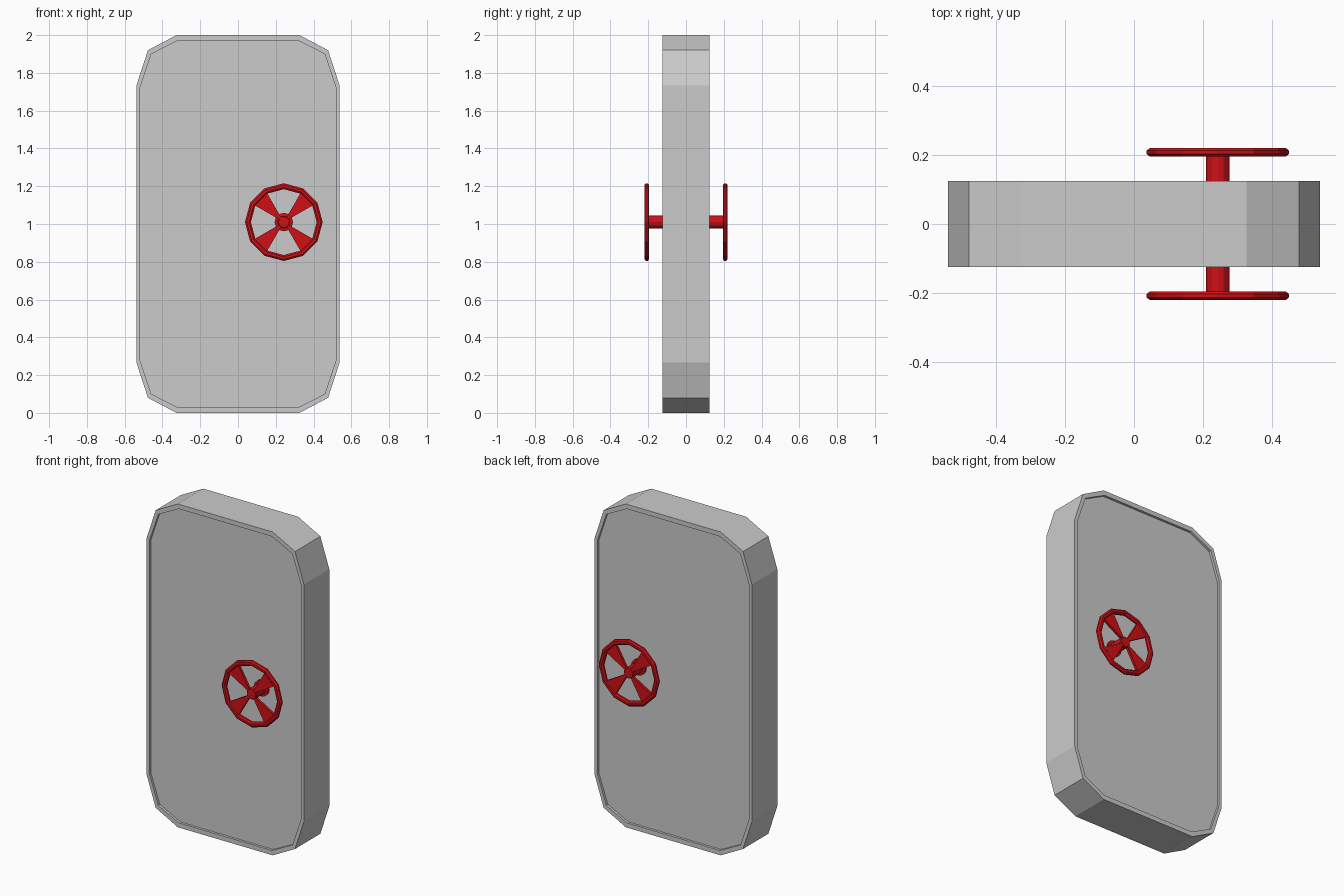
import bpy, bmesh
from math import cos, sin, radians, pi
from mathutils import Vector

if "Cube" in bpy.data.objects:
    bpy.data.objects.remove(bpy.data.objects["Cube"])

CX, CZ = 0.2425, 1.01      # wheel centre
HALF = 0.124               # half thickness of the door
RECESS = 0.015

red = bpy.data.materials.new("red_paint")
red.diffuse_color = (0.62, 0.005, 0.008, 1)
red.use_nodes = True
red.node_tree.nodes["Principled BSDF"].inputs["Base Color"].default_value = red.diffuse_color


def finish(name, bm, mat=None):
    bmesh.ops.recalc_face_normals(bm, faces=bm.faces)
    me = bpy.data.meshes.new(name)
    bm.to_mesh(me)
    bm.free()
    ob = bpy.data.objects.new(name, me)
    bpy.context.collection.objects.link(ob)
    if mat:
        me.materials.append(mat)
    return ob


def bridge(bm, a, b):
    n = len(a)
    for i in range(n):
        j = (i + 1) % n
        bm.faces.new((a[i], a[j], b[j], b[i]))


def outline(quarter):
    """Mirror one corner (x, z from the middle) into the full loop."""
    q = quarter
    return (q + [(-x, z) for x, z in reversed(q)]
            + [(-x, -z) for x, z in q] + [(x, -z) for x, z in reversed(q)])


# Door slab: outer walls, rim and recessed panel on both faces
outer = outline([(0.538, 0.733), (0.477, 0.92), (0.325, 1.0)])
inner = outline([(0.518, 0.725), (0.459, 0.9), (0.318, 0.971)])
bm = bmesh.new()
sections = [(inner, -HALF + RECESS), (inner, -HALF), (outer, -HALF),
            (outer, HALF), (inner, HALF), (inner, HALF - RECESS)]
loops = [[bm.verts.new((x, y, z + 1)) for x, z in pts] for pts, y in sections]
for a, b in zip(loops, loops[1:]):
    bridge(bm, a, b)
bm.faces.new(loops[0])
bm.faces.new(loops[-1])
finish("door_slab", bm)


def point(r, deg, y):
    a = radians(deg)
    return Vector((CX + r * cos(a), y, CZ + r * sin(a)))


def ring_loop(bm, r, y):
    return [bm.verts.new(point(r, i * 30, y)) for i in range(12)]


def wheel(side, s):
    yc = s * 0.2075

    # Twelve-sided rim with an octagonal section
    bm = bmesh.new()
    rings = []
    for k in range(8):
        a = (k + 0.5) * pi / 4
        rings.append(ring_loop(bm, 0.19 + 0.017 * cos(a), yc + 0.0135 * sin(a)))
    for k in range(8):
        bridge(bm, rings[k], rings[(k + 1) % 8])
    finish(side + "_wheel_rim", bm, red)

    # Four wedge-shaped spokes
    bm = bmesh.new()
    for mid in (45, 135, 225, 315):
        caps = []
        for y in (yc - 0.008, yc + 0.008):
            corners = ((0.03, -15), (0.185, -15), (0.185, 15), (0.03, 15))
            caps.append([bm.verts.new(point(r, mid + d, y)) for r, d in corners])
            bm.faces.new(caps[-1])
        bridge(bm, *caps)
    finish(side + "_wheel_spokes", bm, red)

    # Shaft with a base collar and a chamfered hub cap
    bm = bmesh.new()
    profile = [(0.049, HALF - RECESS), (0.049, HALF - 0.002), (0.034, HALF),
               (0.034, 0.212), (0.029, 0.217)]
    loops = [ring_loop(bm, r, s * y) for r, y in profile]
    for a, b in zip(loops, loops[1:]):
        bridge(bm, a, b)
    bm.faces.new(loops[0])
    bm.faces.new(loops[-1])
    finish(side + "_wheel_shaft", bm, red)


wheel("front", -1)
wheel("back", 1)
